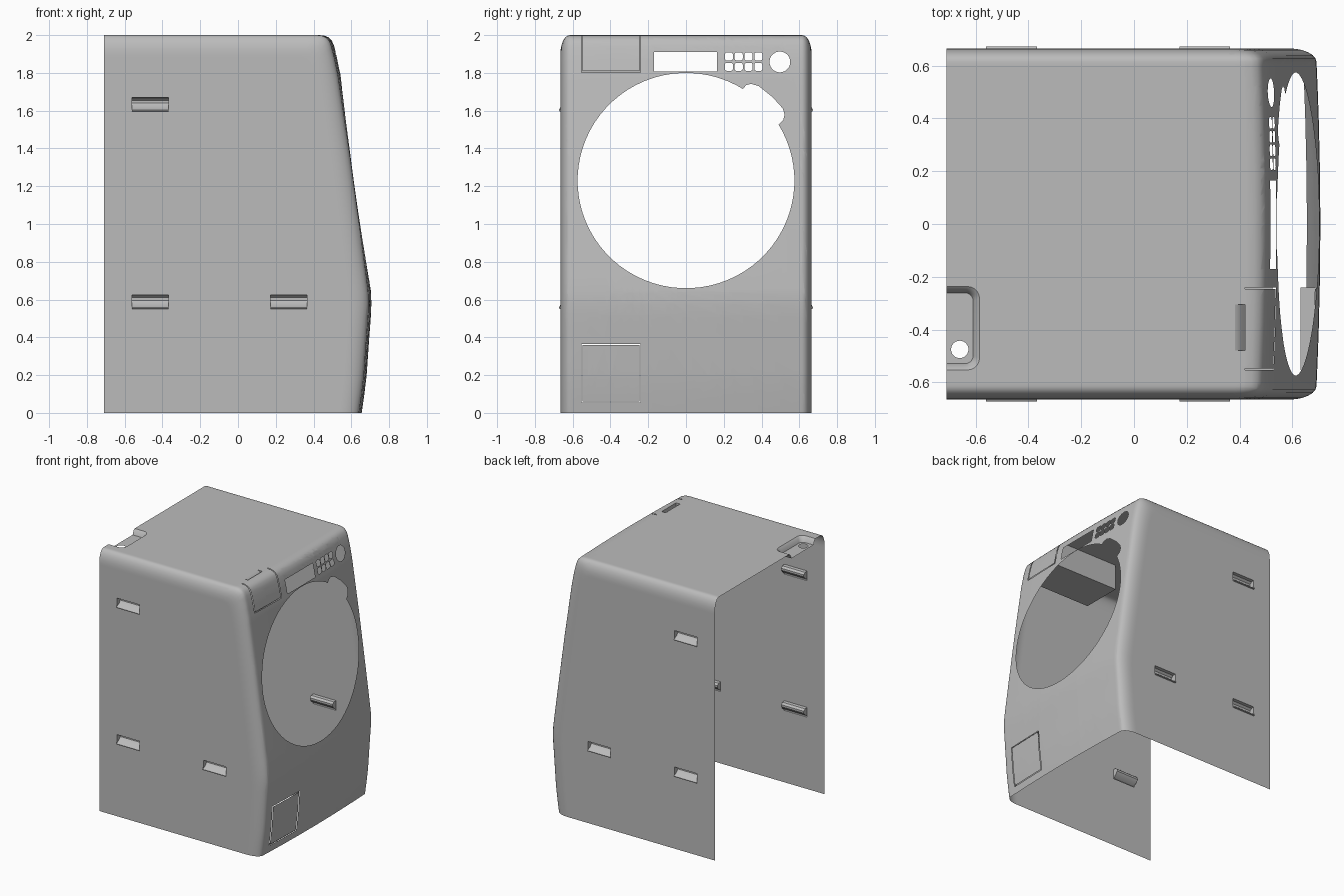
import bpy, bmesh, math
from mathutils import Vector

old = bpy.data.objects.get("Cube")
if old:
    bpy.data.objects.remove(old)

grey = bpy.data.materials.new("light_grey_metal")
grey.use_nodes = True
grey.diffuse_color = (0.5, 0.5, 0.5, 1)
grey.node_tree.nodes["Principled BSDF"].inputs["Base Color"].default_value = (0.5, 0.5, 0.5, 1)

BACK, TOP = -0.71, 2.0
X, Y, Z = Vector((1, 0, 0)), Vector((0, 1, 0)), Vector((0, 0, 1))


def finish(bm, name):
    mesh = bpy.data.meshes.new(name)
    bm.to_mesh(mesh)
    bm.free()
    mesh.materials.append(grey)
    ob = bpy.data.objects.new(name, mesh)
    bpy.context.collection.objects.link(ob)
    bpy.ops.object.select_all(action='DESELECT')
    ob.select_set(True)
    bpy.context.view_layer.objects.active = ob
    bpy.ops.object.shade_smooth_by_angle(angle=math.radians(30))
    return ob


def build(verts, faces):
    bm = bmesh.new()
    vs = [bm.verts.new(v) for v in verts]
    for f in faces:
        bm.faces.new([vs[i] for i in f])
    bm.normal_update()
    return bm


def sweep(name, path, offset, walls=None):
    """Extrude an open path sideways and cap both ends."""
    n = len(path)
    verts = [Vector(p) for p in path] + [Vector(p) + offset for p in path]
    faces = [(i, i + 1, n + i + 1, n + i) for i in range(walls or n - 1)]
    faces += [tuple(range(n)), tuple(range(2 * n - 1, n - 1, -1))]
    return finish(build(verts, faces), name)


def box(lo, hi):
    """Planes (point, outward normal) bounding a box."""
    return [p for a in (X, Y, Z) for p in ((Vector(lo), -a), (Vector(hi), a))]


def prism(points, axis):
    """Planes of a convex outline extended along an axis."""
    mid = sum(points, Vector()) / len(points)
    planes = []
    for a, b in zip(points, points[1:] + points[:1]):
        n = (b - a).cross(axis).normalized()
        planes.append((a, n if n.dot(a - mid) > 0 else -n))
    return planes


def cut(bm, facing, planes):
    """Remove the part of the sheet inside a convex region."""
    bm.normal_update()
    faces = [f for f in bm.faces if f.normal.dot(facing) > 0.6]
    for co, no in planes:
        geom = set(faces)
        for f in faces:
            geom.update(f.edges)
            geom.update(f.verts)
        res = bmesh.ops.bisect_plane(bm, geom=list(geom), dist=1e-6, plane_co=co, plane_no=no)
        faces = [f for f in res["geom"] if isinstance(f, bmesh.types.BMFace)
                 and (f.calc_center_median() - co).dot(no) < 0]
    bmesh.ops.delete(bm, geom=faces, context='FACES')


def oval(y, z, ry, rz, n, power=1.0):
    """Outline on the front; a power below 1 squares it off."""
    def soft(v):
        return math.copysign(abs(v) ** power, v)
    angles = [math.tau * (i + 0.5) / n for i in range(n)]
    return [Vector((0, y + ry * soft(math.cos(a)), z + rz * soft(math.sin(a)))) for a in angles]


# Casing: front and top profile lofted across the width, edges rolled into the sides
profile = [(0.655, 0), (0.669, 0.1), (0.681, 0.2), (0.695, 0.4), (0.704, 0.52), (0.706, 0.58),
           (0.704, 0.64), (0.693, 0.73), (0.661, 0.97), (0.605, 1.38), (0.575, 1.58),
           (0.545, 1.78), (0.525, 1.88), (0.508, 1.945), (0.496, 1.972), (0.48, 1.988),
           (0.457, 1.997), (0.43, TOP), (0.39, TOP), (BACK, TOP)]
half = [(0.2, 0), (0.4, 0), (0.52, 0), (0.6, 0)]
half += [(0.615 + 0.05 * math.sin(a), 0.1 * (1 - math.cos(a)))
         for a in (math.pi / 12 * i for i in range(7))]
half.append((0.665, 0.115))
rows = [(-y, d) for y, d in reversed(half)] + [(0, 0)] + half


def place(x, z, y, d):
    x = BACK + (x - BACK) * (1 - d / 1.4)
    bow = 0.015 * (y / 0.62) ** 2 * min(max(x / 0.5, 0), 1)
    return Vector((x - bow, y, z * (1 - d / TOP)))


n = len(profile)
verts = [place(x, z, y, d) for y, d in rows for x, z in profile]
faces = [(r * n + i, r * n + i + 1, (r + 1) * n + i + 1, (r + 1) * n + i)
         for r in range(len(rows) - 1) for i in range(n - 1)]
verts += [Vector((BACK, -0.665, 0)), Vector((BACK, 0.665, 0))]
end = len(rows) * n
faces += [tuple(range(n)) + (end,), tuple(range(end - n, end)) + (end + 1,)]
shell = build(verts, faces)
bmesh.ops.recalc_face_normals(shell, faces=shell.faces[:])
shell.normal_update()
if sum(f.normal.z * f.calc_area() for f in shell.faces) < 0:
    bmesh.ops.reverse_faces(shell, faces=shell.faces[:])

# Door opening with its hinge lobe
cut(shell, X, prism(oval(0, 1.23, 0.574, 0.57, 72), X))
lobe = [(0.2, 1.4), (0.3, 1.713), (0.318, 1.735), (0.345, 1.742), (0.385, 1.73), (0.46, 1.67),
        (0.512, 1.612), (0.522, 1.58), (0.515, 1.55), (0.487, 1.522)]
cut(shell, X, prism([Vector((0, y, z)) for y, z in lobe], X))

# Control openings: display, two rows of buttons, dial
cut(shell, X, box((0, -0.17, 1.807), (1, 0.165, 1.91)))
for col in range(4):
    for z in (1.832, 1.887):
        cut(shell, X, prism(oval(0.227 + 0.052 * col, z, 0.022, 0.022, 12, 0.5), X))
cut(shell, X, prism(oval(0.497, 1.858, 0.055, 0.055, 32), X))

# Gaps around the drawer front and the service flap
Y0, Y1, GAP = -0.553, -0.24, 0.006
for y in (Y0, Y1 - GAP):
    cut(shell, (X + Z).normalized(), box((0.42, y, 1.803), (1, y + GAP, 2.1)))
    cut(shell, X, box((0, y, 0.055), (1, y + GAP, 0.365)))
for z in (0.055, 0.365 - GAP, 1.803):
    cut(shell, X, box((0, Y0, z), (1, Y1, z + GAP)))

# Drawer housing behind the upper front corner
housing = [(0.525, 1.8), (-0.03, 1.8), (-0.03, 1.998), (0.415, 1.998)]
housing += [(x - 0.014, z - 0.002) for x, z in reversed(profile) if z > 1.8 and x > 0.42]
sweep("drawer_housing", [(x, Y0, z) for x, z in housing], Y * (Y1 - Y0), walls=2)

# Frame behind the service flap
flap = [(Y0, 0.055, 0.648), (Y1, 0.055, 0.656), (Y1, 0.365, 0.687), (Y0, 0.365, 0.679)]
verts = [(0.63, y, z) for y, z, x in flap] + [(x, y, z) for y, z, x in flap]
finish(build(verts, [(i, (i + 1) % 4, (i + 1) % 4 + 4, i + 4) for i in range(4)]),
       "service_flap_frame")

# Finger grip in the top behind the drawer front
cut(shell, Z, box((0.382, -0.48, 1.9), (0.42, -0.305, 2.1)))
grip = [(0.382, TOP), (0.395, 1.994), (0.408, 1.98), (0.42, 1.965), (0.42, TOP)]
sweep("drawer_finger_grip", [(x, -0.48, z) for x, z in grip], Y * 0.175)

# Side hand scoops: three on each side
scoop = [(0, 0.075), (0.025, 0.073), (0.04, 0.06), (0.04, 0.045), (0.025, 0.025),
         (-0.008, 0.008), (-0.008, 0.003), (0, 0)]
for side, label in ((-1, "right"), (1, "left")):
    for i, (x, z) in enumerate([(-0.56, 0.55), (-0.56, 1.595), (0.172, 0.55)]):
        cut(shell, Y * side, box((x, -1, z), (x + 0.192, 1, z + 0.075)))
        sweep(f"{label}_hand_scoop_{i + 1}",
              [(x, side * (0.665 - depth), z + h) for depth, h in scoop], X * 0.192)


# Water inlet recess in the rear corner of the top
def recess_outline(margin, z):
    x1, y0, y1, r = -0.585 - margin, -0.553 + margin, -0.237 - margin, 0.045 - margin * 0.6
    arc = [math.pi / 10 * i for i in range(6)]
    pts = [(BACK, y0)] + [(x1 - r + r * math.sin(a), y0 + r - r * math.cos(a)) for a in arc]
    pts += [(x1 - r + r * math.cos(a), y1 - r + r * math.sin(a)) for a in arc] + [(BACK, y1)]
    return [Vector((x, y, z)) for x, y in pts]


rim = recess_outline(0, TOP)
cut(shell, Z, prism([p - X * 0.01 if p.x <= BACK else p for p in rim], Z))
rings = rim + recess_outline(0.012, 1.99) + recess_outline(0.024, 1.96)
m = len(rim)
faces = [(k + i, k + i + 1, k + m + i + 1, k + m + i) for k in (0, m) for i in range(m - 1)]
recess = build(rings, faces + [tuple(range(2 * m, 3 * m))])
inlet = [Vector((-0.66 + 0.033 * math.cos(a), -0.475 + 0.033 * math.sin(a), 0))
         for a in (math.tau * i / 24 for i in range(24))]
cut(recess, Z, prism(inlet, Z))
finish(recess, "inlet_recess")
finish(shell, "casing")
